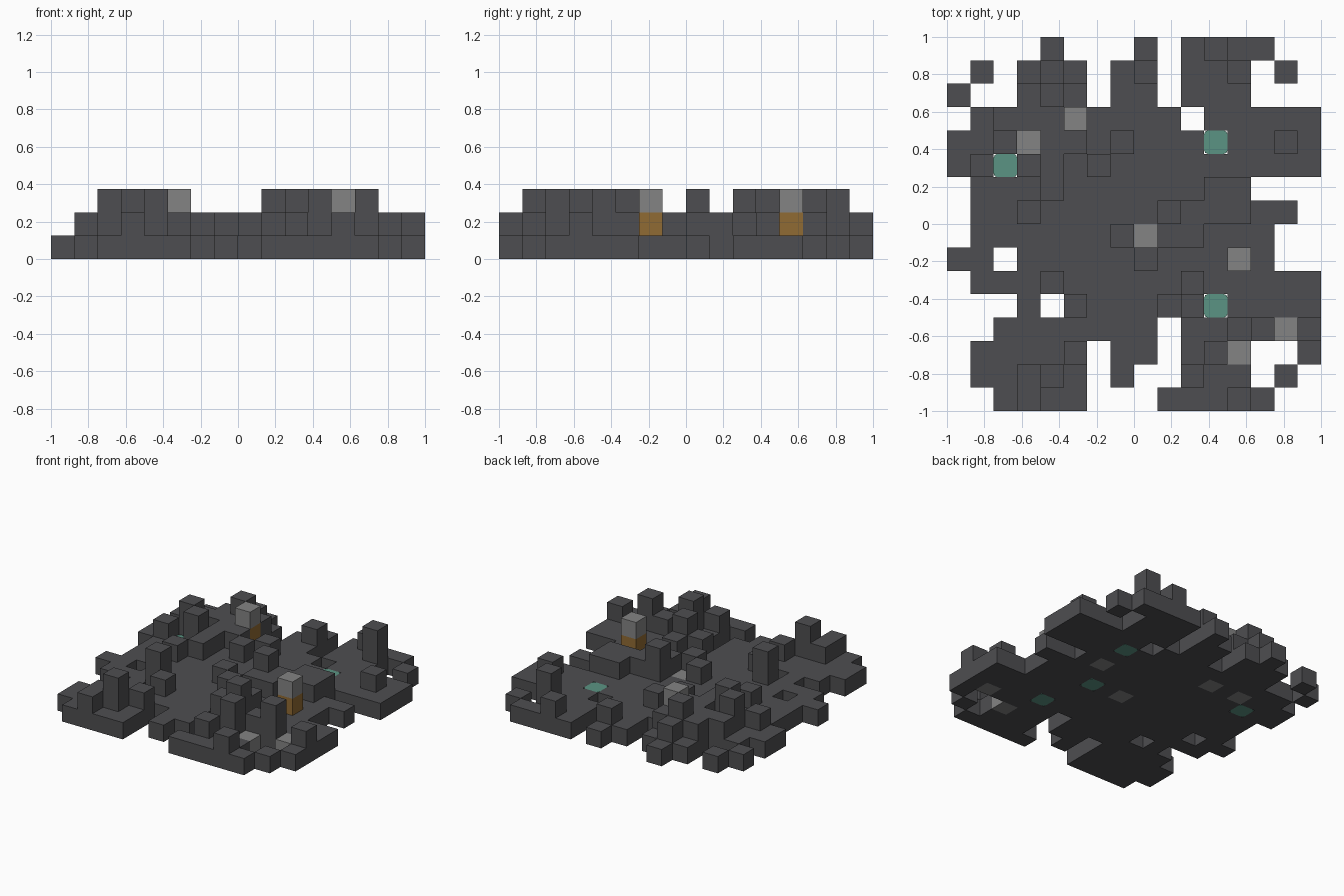
import bpy, bmesh
from mathutils import Matrix, Vector

if "Cube" in bpy.data.objects:
    bpy.data.objects.remove(bpy.data.objects["Cube"], do_unlink=True)

# Plan of the block field, back row first; each letter is one column of blocks
PLAN = [
    "....a...a.abaa..",
    ".a.aba.ab.aac.a.",
    "a..bcb.aa.aaa...",
    ".abbboaaaa.aaaaa",
    "aacgbGabaaataaba",
    "abtcbabaaaaaaaaa",
    ".aaabaaaaaaGb...",
    ".aabaaaaacbbbaa.",
    ".aaaaaabgbTaaa..",
    "aa.aaaaabaaaoa..",
    ".aaacaaaaabaaaaa",
    "...a.baaabctaaaa",
    "..aaaaaaa.aabcgb",
    ".aaaab.aa.acg..a",
    ".aabca.a..baa.a.",
    "..abaa...aaaba..",
]
# Block colours of each column, from the bottom up
STACKS = {
    "a": ["stone"],
    "b": ["stone", "stone"],
    "c": ["stone", "stone", "stone"],
    "g": ["metal"],
    "t": ["crystal"],
    "G": ["metal", "stone"],
    "T": ["crystal", "stone"],
    "o": ["stone", "amber", "metal"],
}
COLOURS = {
    "stone": ("dark stone", (0.076, 0.076, 0.082)),
    "metal": ("light grey", (0.23, 0.23, 0.23)),
    "crystal": ("teal", (0.105, 0.296, 0.227)),
    "amber": ("amber brown", (0.28, 0.145, 0.033)),
}
PARTS = {"stone": "stone_blocks", "metal": "grey_caps",
         "crystal": "teal_crystals", "amber": "amber_blocks"}
SIZE = 2 / len(PLAN)
SIDES = [Vector(v) for v in ((1, 0, 0), (-1, 0, 0), (0, 1, 0),
                             (0, -1, 0), (0, 0, 1), (0, 0, -1))]


def make_material(name, rgb):
    mat = bpy.data.materials.new(name)
    mat.use_nodes = True
    mat.diffuse_color = (*rgb, 1)
    bsdf = next(n for n in mat.node_tree.nodes if n.type == "BSDF_PRINCIPLED")
    bsdf.inputs["Base Color"].default_value = (*rgb, 1)
    return mat


# Fill the grid of blocks
cells = {}
for row, line in enumerate(PLAN):
    for col, letter in enumerate(line):
        for level, kind in enumerate(STACKS.get(letter, [])):
            cells[col, len(PLAN) - 1 - row, level] = kind


def add_block(bm, cell, kind):
    """One cube, keeping only faces that are not buried in another block."""
    centre = Vector((c + 0.5 for c in cell)) * SIZE - Vector((1, 1, 0))
    cube = bmesh.ops.create_cube(bm, size=SIZE, matrix=Matrix.Translation(centre))
    if kind == "crystal":
        # Chamfered upright edges
        edges = {e for v in cube["verts"] for e in v.link_edges
                 if abs(e.verts[0].co.z - e.verts[1].co.z) > SIZE / 2}
        bmesh.ops.bevel(bm, geom=list(edges), offset=SIZE * 0.16,
                        segments=2, profile=0.5, affect="EDGES")
        return
    faces = {f for v in cube["verts"] for f in v.link_faces}
    buried = []
    for face in faces:
        face.normal_update()
        side = max(SIDES, key=face.normal.dot)
        neighbour = cells.get(tuple(int(a + b) for a, b in zip(cell, side)))
        if neighbour and neighbour != "crystal":
            buried.append(face)
    bmesh.ops.delete(bm, geom=buried, context="FACES")


# One object for each kind of block
for kind, (colour_name, rgb) in COLOURS.items():
    bm = bmesh.new()
    for cell, cell_kind in cells.items():
        if cell_kind == kind:
            add_block(bm, cell, kind)
    if kind != "crystal":
        bmesh.ops.remove_doubles(bm, verts=bm.verts[:], dist=SIZE / 100)
    mesh = bpy.data.meshes.new(PARTS[kind])
    bm.to_mesh(mesh)
    bm.free()
    mesh.materials.append(make_material(colour_name, rgb))
    obj = bpy.data.objects.new(PARTS[kind], mesh)
    bpy.context.collection.objects.link(obj)
